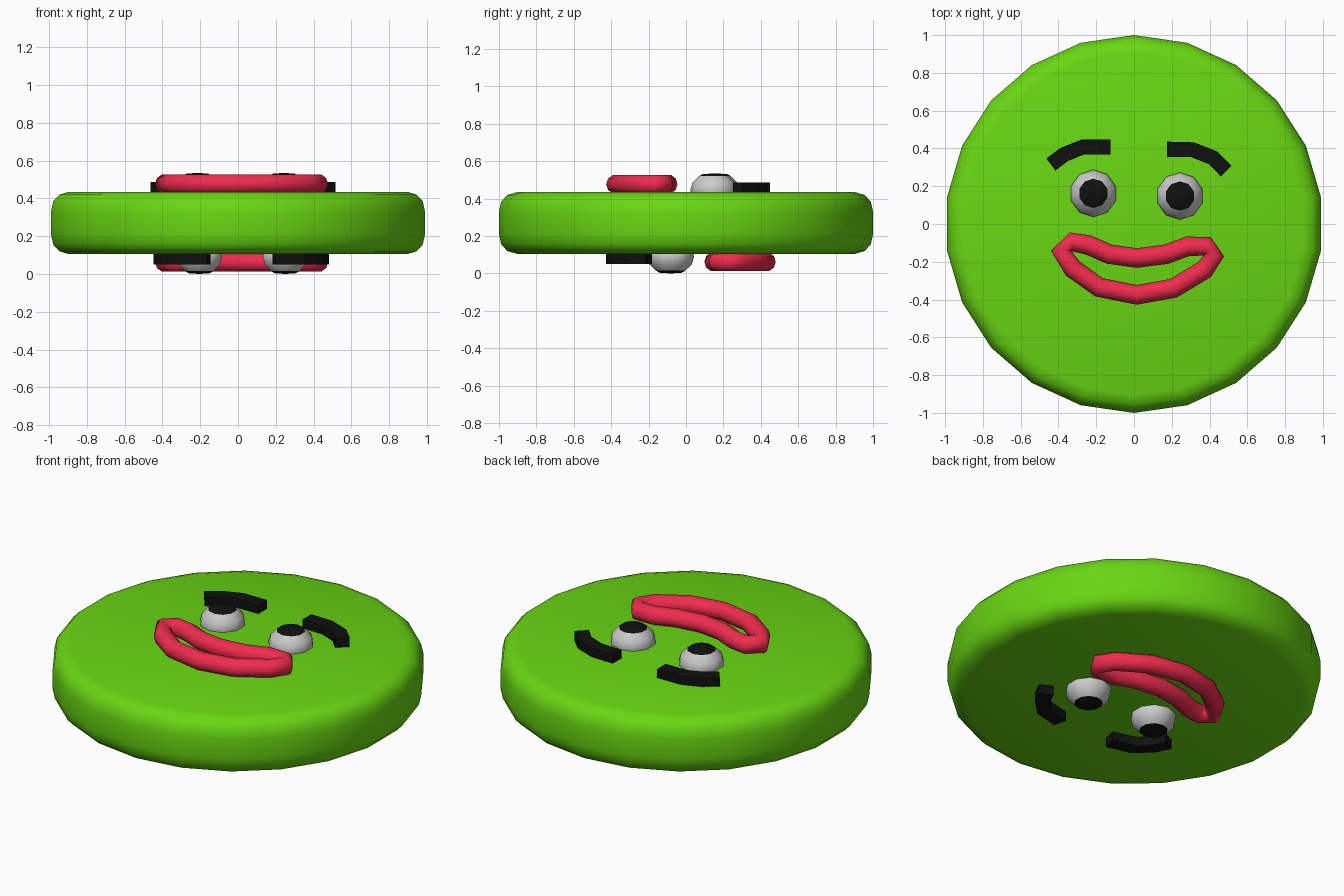
import bpy, bmesh, math
from mathutils import Vector

if "Cube" in bpy.data.objects:
    bpy.data.objects.remove(bpy.data.objects["Cube"])

H = 0.535  # total height; lower face is flipped by z -> H - z


def material(name, rgb):
    m = bpy.data.materials.new(name)
    m.diffuse_color = (*rgb, 1)
    m.use_nodes = True
    m.node_tree.nodes["Principled BSDF"].inputs["Base Color"].default_value = m.diffuse_color
    return m


GREEN = material("green", (0.14, 0.68, 0.006))
RED = material("red", (0.87, 0.025, 0.075))
BLACK = material("black", (0.005, 0.005, 0.005))


def finish(bm, name, mat, smooth):
    bmesh.ops.recalc_face_normals(bm, faces=bm.faces)
    me = bpy.data.meshes.new(name)
    for f in bm.faces:
        f.smooth = smooth
    bm.to_mesh(me)
    bm.free()
    if mat:
        me.materials.append(mat)
    ob = bpy.data.objects.new(name, me)
    bpy.context.collection.objects.link(ob)
    return ob


def lathe(name, profile, sides, mat, centre=(0, 0), flip=False):
    bm = bmesh.new()
    rings = []
    for r, z in profile:
        z = H - z if flip else z
        n = sides if r > 0 else 1
        rings.append([bm.verts.new((centre[0] + r * math.sin(2 * math.pi * i / sides),
                                    centre[1] + r * math.cos(2 * math.pi * i / sides), z))
                      for i in range(n)])
    for a, b in zip(rings, rings[1:]):
        for i in range(sides):
            j = (i + 1) % sides
            quad = [a[i % len(a)], a[j % len(a)], b[j % len(b)], b[i % len(b)]]
            bm.faces.new(list(dict.fromkeys(quad)))
    return finish(bm, name, mat, True)


def ribbon(name, path, width, z0, z1, mat):
    pts = [Vector(p) for p in path]
    left, right = [], []
    for i, p in enumerate(pts):
        d = (pts[min(i + 1, len(pts) - 1)] - pts[max(i - 1, 0)]).normalized()
        n = Vector((-d.y, d.x)) * width / 2
        left.append(p + n)
        right.append(p - n)
    bm = bmesh.new()
    lo, hi = ([[bm.verts.new((*p, z)) for p in side] for side in (left, right)] for z in (z0, z1))
    for i in range(len(pts) - 1):
        for a, b in ((lo[0], lo[1]), (hi[0], hi[1]), (lo[0], hi[0]), (lo[1], hi[1])):
            bm.faces.new((a[i], a[i + 1], b[i + 1], b[i]))
    for k in (0, -1):
        bm.faces.new((lo[0][k], lo[1][k], hi[1][k], hi[0][k]))
    return finish(bm, name, mat, False)


def ring_tube(name, path, z, radius, mat, sides=10):
    pts = [Vector((x, y, z)) for x, y in path]
    n = len(pts)
    bm = bmesh.new()
    rings = []
    for i, p in enumerate(pts):
        d = (pts[(i + 1) % n] - pts[i - 1]).normalized()
        out = Vector((d.y, -d.x, 0))
        rings.append([bm.verts.new(p + radius * (out * math.cos(2 * math.pi * k / sides)
                                   + Vector((0, 0, math.sin(2 * math.pi * k / sides)))))
                      for k in range(sides)])
    for i in range(n):
        a, b = rings[i], rings[(i + 1) % n]
        for k in range(sides):
            m = (k + 1) % sides
            bm.faces.new((a[k], a[m], b[m], b[k]))
    return finish(bm, name, mat, True)


# Round body with softened rims
lathe("body", [(0, 0.435), (0.905, 0.435), (0.955, 0.42), (0.988, 0.385), (1, 0.33),
               (1, 0.21), (0.988, 0.155), (0.955, 0.12), (0.905, 0.105), (0, 0.105)], 22, GREEN)

# Mouth loops on both faces
MOUTH = [(-.33, -.096), (-.245, -.11), (-.13, -.16), (.015, -.18), (.17, -.16), (.285, -.118),
         (.39, -.118), (.425, -.165), (.375, -.24), (.21, -.34), (.015, -.375), (-.185, -.335),
         (-.325, -.235), (-.387, -.14)]
ring_tube("upper_mouth", MOUTH, 0.477, 0.052, RED)
ring_tube("lower_mouth", [(x, 0.053 - y) for x, y in MOUTH], H - 0.473, 0.052, RED)

# Eyes and pupils on both faces
EYE = [(0, 0.40), (0.112, 0.40), (0.125, 0.445), (0.114, 0.485), (0.078, 0.52)]
PUPIL = [(0.078, 0.52), (0.06, 0.531), (0, 0.535)]
for name, centre, flip in (("upper_left", (-.215, .162), False), ("upper_right", (.243, .148), False),
                           ("lower_left", (-.205, -.082), True), ("lower_right", (.25, -.082), True)):
    lathe(name + "_eye", EYE, 10, None, centre, flip)
    lathe(name + "_pupil", PUPIL, 10, BLACK, centre, flip)

# Eyebrows on both faces
ribbon("upper_left_brow", [(-.44, .315), (-.37, .368), (-.27, .408), (-.125, .408)], 0.08, 0.42, 0.487, BLACK)
ribbon("upper_right_brow", [(.175, .396), (.31, .393), (.42, .35), (.488, .28)], 0.08, 0.42, 0.487, BLACK)
LOW = [(-.41, -.20), (-.375, -.275), (-.295, -.355), (-.155, -.39)]
ribbon("lower_left_brow", LOW, 0.08, 0.05, 0.12, BLACK)
ribbon("lower_right_brow", [(0.036 - x, y) for x, y in LOW], 0.08, 0.05, 0.12, BLACK)
